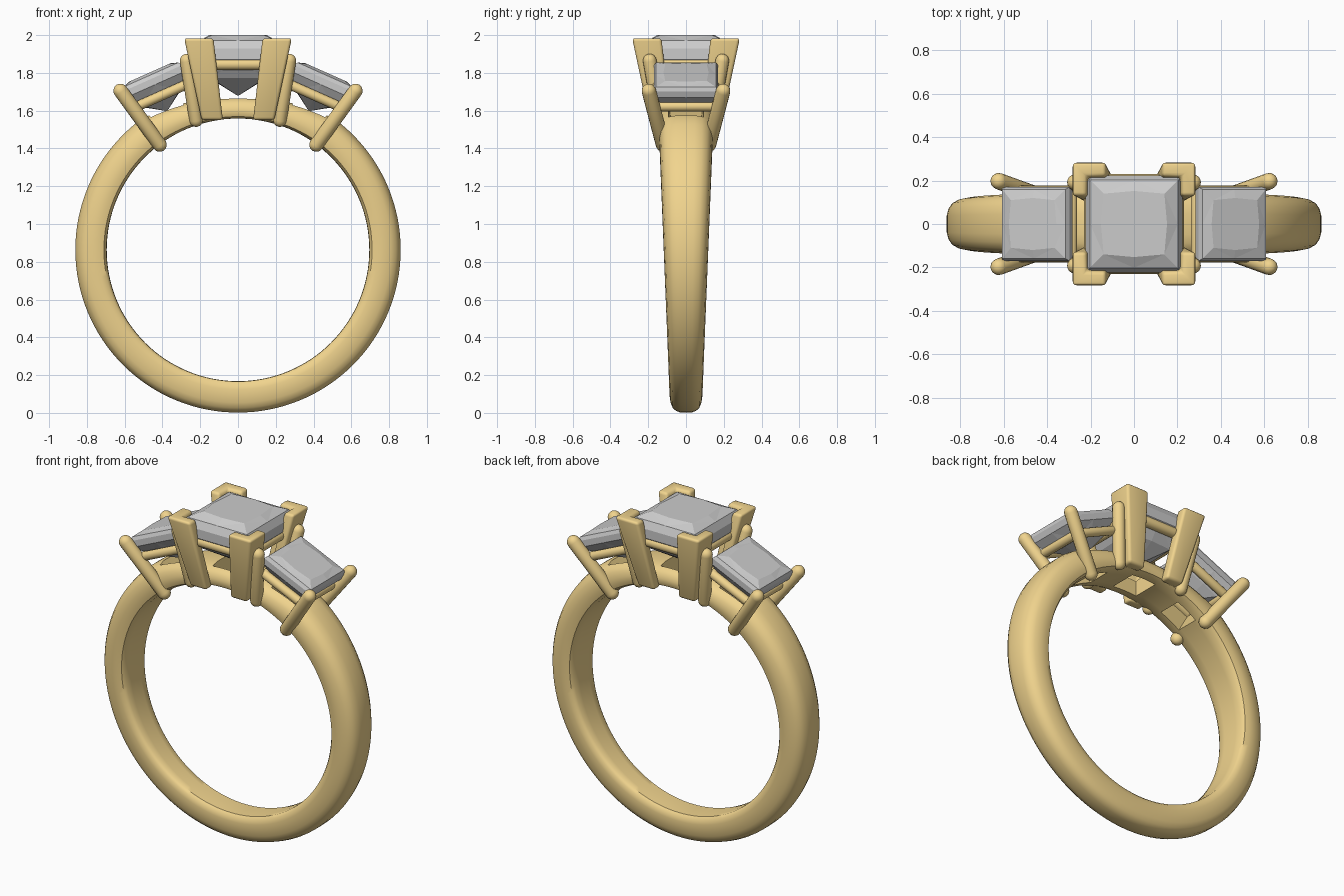
import bpy, bmesh, math
from mathutils import Matrix, Vector

if "Cube" in bpy.data.objects:
    bpy.data.objects.remove(bpy.data.objects["Cube"])

gold = bpy.data.materials.new("gold")
gold.diffuse_color = (0.88, 0.66, 0.27, 1)
gold.use_nodes = True
gold.node_tree.nodes["Principled BSDF"].inputs["Base Color"].default_value = gold.diffuse_color
CZ, R_IN = 0.863, 0.695          # ring centre height, finger radius
TILT = math.radians(24)          # lean of the side stones


def finish(bm, name, mat=None, smooth=True):
    bmesh.ops.recalc_face_normals(bm, faces=bm.faces)
    me = bpy.data.meshes.new(name)
    bm.to_mesh(me)
    bm.free()
    ob = bpy.data.objects.new(name, me)
    bpy.context.collection.objects.link(ob)
    if mat:
        me.materials.append(mat)
    if smooth:
        shade(ob)
    return ob


def shade(ob):
    bpy.ops.object.select_all(action='DESELECT')
    ob.select_set(True)
    bpy.context.view_layer.objects.active = ob
    bpy.ops.object.shade_smooth_by_angle(angle=math.radians(40))


def loft(bm, rings, closed=False):
    vs = [[bm.verts.new(p) for p in r] for r in rings]
    n = len(vs[0])
    pairs = list(zip(vs, vs[1:])) + ([(vs[-1], vs[0])] if closed else [])
    for a, b in pairs:
        for i in range(n):
            j = (i + 1) % n
            bm.faces.new((a[i], a[j], b[j], b[i]))
    if not closed:
        bm.faces.new(vs[0])
        bm.faces.new(vs[-1])


def rod(bm, a, b, r):
    # round-ended wire between two points
    a, b = Vector(a), Vector(b)
    d = (b - a)
    L = d.length
    q = d.to_track_quat('Z', 'Y')
    prof = [(-r * math.cos(t), r * math.sin(t)) for t in (0.15, 0.5, 0.85, 1.2, math.pi / 2)]
    prof += [(L - z, s) for z, s in reversed(prof)]
    loft(bm, [[a + q @ Vector((s * math.cos(k * math.pi / 8), s * math.sin(k * math.pi / 8), z))
               for k in range(16)] for z, s in prof])


# tapered band
half = [(0.4, 0), (0.78, 0.01), (0.94, 0.09), (1, 0.26), (0.99, 0.45),
        (0.93, 0.68), (0.8, 0.84), (0.6, 0.94), (0.32, 0.99)]
section = half + [(-y, t) for y, t in reversed(half)]
rings = []
for k in range(128):
    a = 2 * math.pi * k / 128            # zero at the top
    s, c = math.sin(a), math.cos(a)
    flat = max(0, (c - 0.8) / 0.2)
    thick = 0.168 - 0.05 * flat
    w = 0.088 + 0.06 * (c + 1) / 2
    rings.append([((R_IN + t * thick) * s, y * w, CZ + (R_IN + t * thick) * c) for y, t in section])
bm = bmesh.new()
loft(bm, rings, closed=True)
band = finish(bm, "band", gold, smooth=False)


def side_frame(s):
    return Matrix.Translation((0.445 * s, 0, 1.755)) @ Matrix.Rotation(TILT * s, 4, 'Y')


center_frame = Matrix.Translation((0, 0, 1.9))

# openings in the band under each stone
for frame, drop, sz in ((center_frame, -0.28, 0.11), (side_frame(1), -0.22, 0.1), (side_frame(-1), -0.22, 0.1)):
    bm = bmesh.new()
    loft(bm, [[frame @ Vector((x * h, y * h, drop + z)) for x, y in ((-1, -1), (1, -1), (1, 1), (-1, 1))]
              for h, z in ((sz * 0.55, -0.2), (sz * 1.15, 0.2))])
    cutter = finish(bm, "seat_cutter", smooth=False)
    cutter.hide_render = True
    bpy.context.view_layer.objects.active = band
    mod = band.modifiers.new("seat", 'BOOLEAN')
    mod.operation, mod.object, mod.solver = 'DIFFERENCE', cutter, 'EXACT'
    bpy.ops.object.modifier_apply(modifier=mod.name)
    bpy.data.objects.remove(cutter)
shade(band)


# square-cut stone: table, crown, girdle, stepped pavilion
def stone(name, frame, h, table, crown, girdle, depth):
    def ring(r, z, bulge=1.0):
        pts = [(1, 0), (1, 1), (0, 1), (-1, 1), (-1, 0), (-1, -1), (0, -1), (1, -1)]
        return [frame @ Vector((x * r * (bulge if x * y == 0 else 1), y * r * (bulge if x * y == 0 else 1), z))
                for x, y in pts]
    bm = bmesh.new()
    loft(bm, [ring(0.004, -depth), ring(h * 0.64, -girdle - (depth - girdle) * 0.52, 1.06), ring(h, -girdle),
              ring(h, girdle), ring((h + table) / 2 + 0.015, girdle + (crown - girdle) * 0.6),
              ring(table * 0.93, crown, 1.09)])
    bmesh.ops.triangulate(bm, faces=[f for f in bm.faces if len(f.verts) == 4])
    finish(bm, name, smooth=False)


stone("center_stone", center_frame, 0.223, 0.15, 0.1, 0.028, 0.22)


# square wire frame under a girdle
def rail(name, frame, hx, hy, z, r):
    c = [frame @ Vector((x * hx, y * hy, z)) for x, y in ((-1, -1), (1, -1), (1, 1), (-1, 1))]
    bm = bmesh.new()
    for i in range(4):
        rod(bm, c[i], c[(i + 1) % 4], r)
    finish(bm, name, gold)


rail("center_rail", center_frame, 0.2, 0.2, -0.055, 0.03)

# L-shaped corner prongs of the center stone
for sx in (-1, 1):
    for sy in (-1, 1):
        bm = bmesh.new()
        levels = []
        for z, o, arm, th in ((1.55, 0.192, 0.112, 0.062), (1.983, 0.285, 0.155, 0.065)):
            i, e = o - th, o - arm
            levels.append([(sx * x, sy * y, z) for x, y in ((o, o), (e, o), (e, i), (i, i), (i, e), (o, e))])
        loft(bm, levels)
        bmesh.ops.recalc_face_normals(bm, faces=bm.faces)
        bmesh.ops.bevel(bm, geom=bm.edges[:], offset=0.016, segments=3, profile=0.5, affect='EDGES')
        finish(bm, "center_prong", gold)

# side stones with rails and round prongs
for s, label in ((-1, "left"), (1, "right")):
    f = side_frame(s)
    stone(label + "_stone", f, 0.17, 0.118, 0.052, 0.018, 0.17)
    rail(label + "_rail", f, 0.135, 0.15, -0.085, 0.026)
    for sy in (-1, 1):
        bm = bmesh.new()
        rod(bm, (s * 0.415, sy * 0.122, 1.42), (s * 0.622, sy * 0.197, 1.705), 0.038)
        rod(bm, (s * 0.222, sy * 0.137, 1.55), (s * 0.272, sy * 0.192, 1.865), 0.036)
        finish(bm, label + "_prongs", gold)
